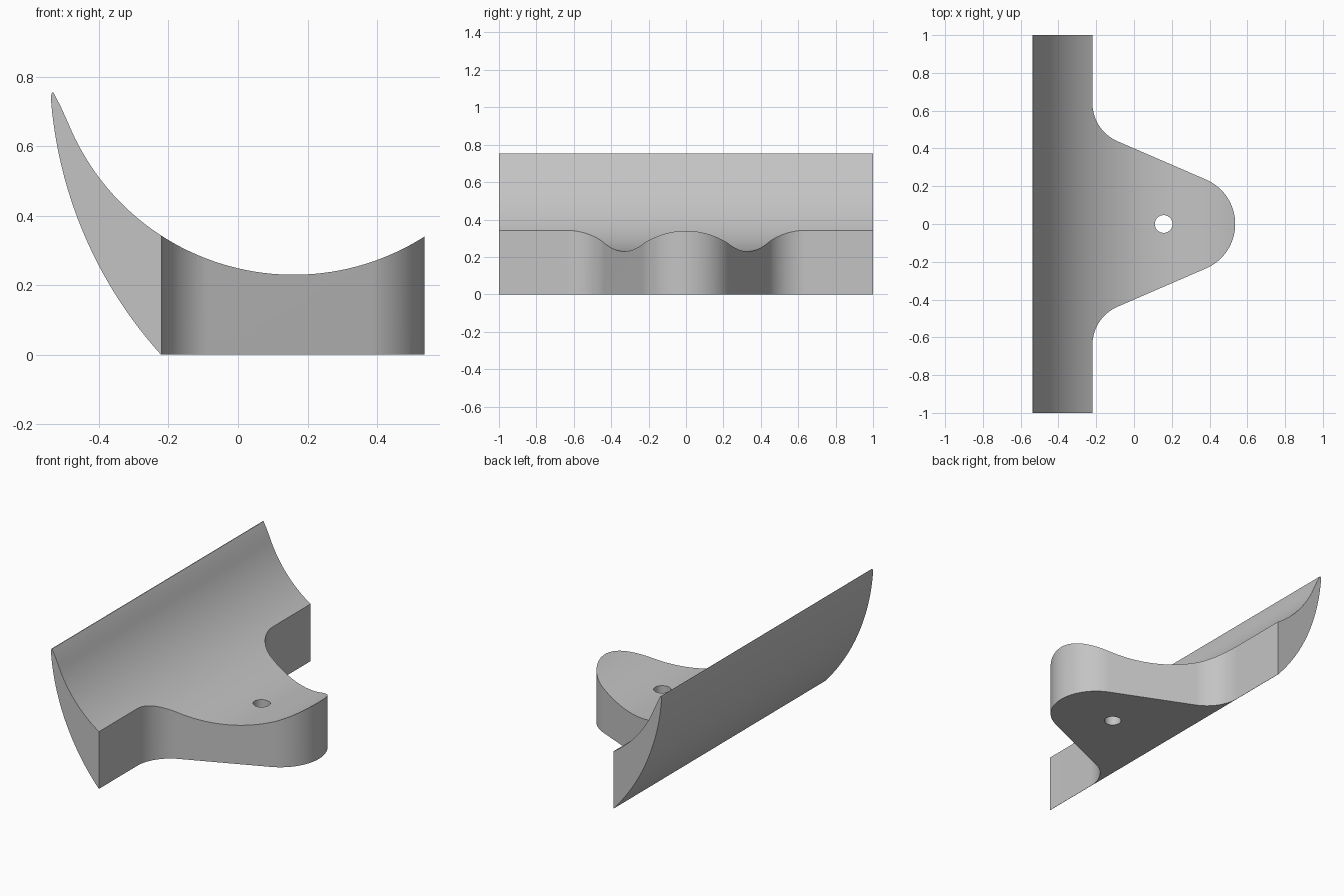
import bpy
import bmesh
from math import radians, sin, cos, asin, acos, pi

if "Cube" in bpy.data.objects:
    bpy.data.objects.remove(bpy.data.objects["Cube"], do_unlink=True)

grey = bpy.data.materials.new("light grey")
grey.use_nodes = True
colour = (0.55, 0.55, 0.55, 1)
grey.diffuse_color = colour
grey.node_tree.nodes["Principled BSDF"].inputs["Base Color"].default_value = colour


def arc(cx, cy, r, start, end, steps):
    """Points along a circular arc, angles in radians."""
    angles = [start + (end - start) * i / steps for i in range(steps + 1)]
    return [(cx + r * cos(a), cy + r * sin(a)) for a in angles]


def prism(name, points, sweep):
    """Closed outline of 3D points swept along a vector."""
    bm = bmesh.new()
    face = bm.faces.new([bm.verts.new(p) for p in points])
    top = bmesh.ops.extrude_face_region(bm, geom=[face])
    verts = [v for v in top["geom"] if isinstance(v, bmesh.types.BMVert)]
    bmesh.ops.translate(bm, verts=verts, vec=sweep)
    bmesh.ops.recalc_face_normals(bm, faces=bm.faces)
    mesh = bpy.data.meshes.new(name)
    bm.to_mesh(mesh)
    bm.free()
    obj = bpy.data.objects.new(name, mesh)
    bpy.context.collection.objects.link(obj)
    mesh.materials.append(grey)
    return obj


def combine(target, cutter, operation):
    """Apply a boolean and discard the cutter."""
    mod = target.modifiers.new(operation, "BOOLEAN")
    mod.operation, mod.solver, mod.object = operation, "EXACT", cutter
    bpy.context.view_layer.objects.active = target
    bpy.ops.object.modifier_apply(modifier=mod.name)
    bpy.data.objects.remove(cutter, do_unlink=True)


# Side section: concave cradle on top, bowed back, slim rounded tip
cradle = arc(0.16, 0.93, 0.70, 1.5 * pi + asin(0.5 / 0.70), pi + asin(0.26 / 0.70), 56)
tip = [(-0.51, 0.714), (-0.526, 0.745), (-0.531, 0.754), (-0.535, 0.754), (-0.538, 0.744)]
back = arc(0.698, 0.832, 1.24, pi + asin(0.11 / 1.24), pi + asin(0.93 / 1.24), 36)
section = cradle + tip + back + [(0.66, back[-1][1])]
body = prism("cradle_bracket", [(x, -1, z) for x, z in section], (0, 2, 0))

# Plan outline: long bar, filleted into a tapering tongue with a round nose
lean = radians(67)
fillet = arc(0, 0.64, 0.22, pi, pi + lean, 20)
nose = arc(0.28, 0, 0.256, lean, 0, 20)
half = [(-0.7, 1.1), (-0.22, 1.1)] + fillet + nose
plan = half + [(x, -y) for x, y in reversed(half[:-1])]
outline = prism("plan_cutter", [(x, y, 0) for x, y in plan], (0, 0, 1))
combine(body, outline, "INTERSECT")

# Screw hole through the tongue
ring = arc(0.157, 0, 0.047, 0, 2 * pi, 32)[:-1]
hole = prism("hole_cutter", [(x, y, -0.1) for x, y in ring], (0, 0, 0.6))
combine(body, hole, "DIFFERENCE")

# Smooth curved faces, crisp edges
bpy.ops.object.select_all(action="DESELECT")
body.select_set(True)
bpy.context.view_layer.objects.active = body
bpy.ops.object.shade_smooth_by_angle(angle=radians(35))
